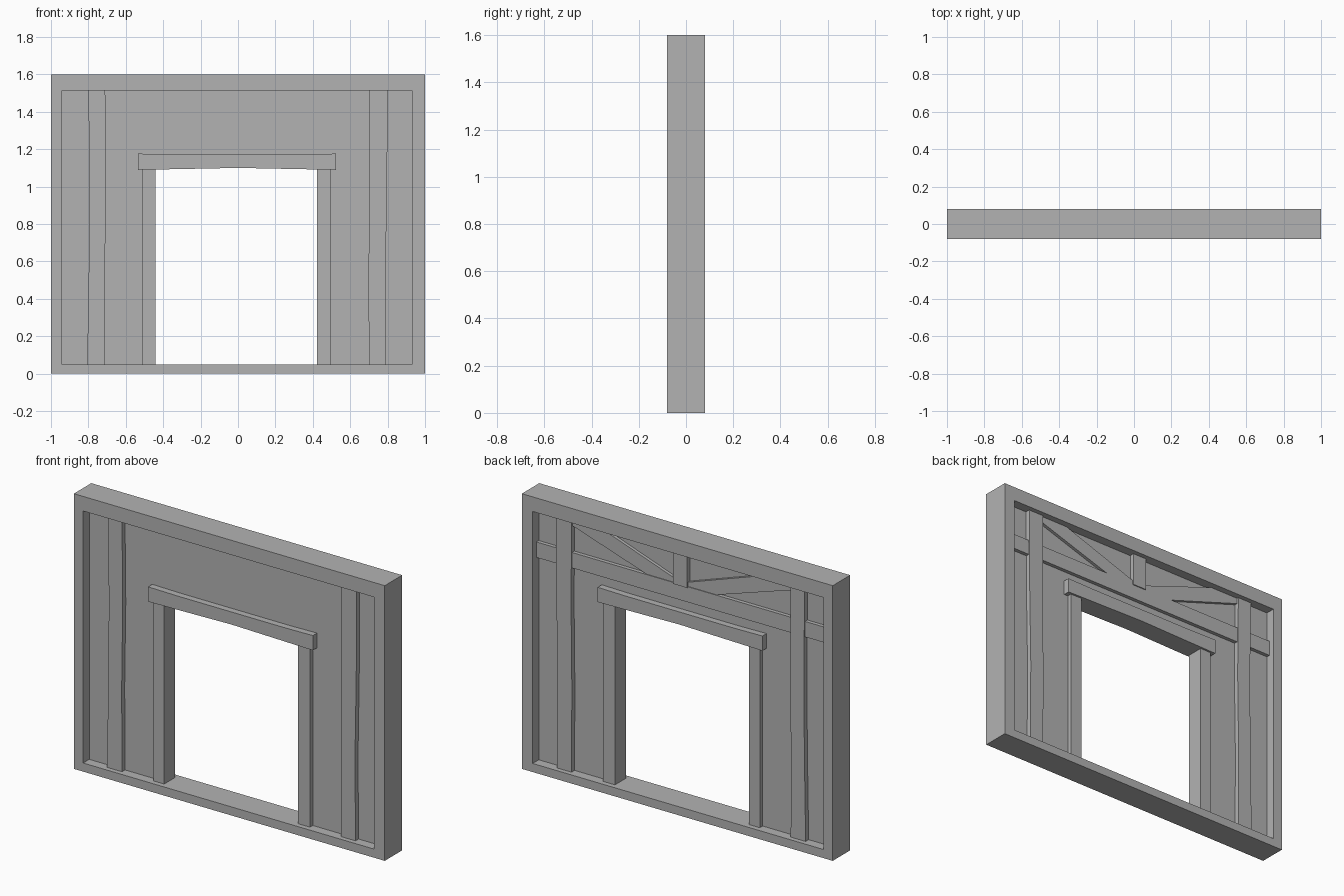
import bpy, bmesh

cube = bpy.data.objects.get("Cube")
if cube:
    bpy.data.objects.remove(cube, do_unlink=True)

GREY = (0.45, 0.45, 0.45, 1.0)
mat = bpy.data.materials.new("plain grey")
mat.use_nodes = True
mat.diffuse_color = GREY
mat.node_tree.nodes["Principled BSDF"].inputs["Base Color"].default_value = GREY


def slab(name, outline, y0, y1, faces=None):
    """Extrude an x-z outline from y0 to y1."""
    bm = bmesh.new()
    verts = [bm.verts.new((x, y0, z)) for x, z in outline]
    for f in faces or [range(len(verts))]:
        bm.faces.new([verts[i] for i in f])
    grown = bmesh.ops.extrude_face_region(bm, geom=bm.faces[:], use_keep_orig=True)
    moved = [g for g in grown["geom"] if isinstance(g, bmesh.types.BMVert)]
    bmesh.ops.translate(bm, verts=moved, vec=(0, y1 - y0, 0))
    bmesh.ops.recalc_face_normals(bm, faces=bm.faces[:])
    mesh = bpy.data.meshes.new(name)
    bm.to_mesh(mesh)
    bm.free()
    mesh.materials.append(mat)
    obj = bpy.data.objects.new(name, mesh)
    bpy.context.collection.objects.link(obj)
    return obj


def rect(x0, x1, z0, z1):
    return [(x0, z0), (x1, z0), (x1, z1), (x0, z1)]


def wavy(edge_left, edge_right, z0, z1):
    """Upright timber outline whose long edges wander a little."""
    step = (z1 - z0) / (len(edge_left) - 1)
    left = [(x, z0 + i * step) for i, x in enumerate(edge_left)]
    right = [(x, z0 + i * step) for i, x in enumerate(edge_right)]
    return left + right[::-1]


FLOOR, CEIL = 0.05, 1.515

# Outer frame: a ring of four mitred faces
slab("outer_frame", rect(-1, 1, 0, 1.6) + rect(-0.94, 0.93, FLOOR, CEIL), -0.08, 0.08,
     [(i, (i + 1) % 4, (i + 1) % 4 + 4, i + 4) for i in range(4)])

# Wall panel with the doorway cut out
slab("wall_panel", [(-0.96, 0.03), (-0.47, 0.03), (-0.47, 1.13), (0.46, 1.13),
                    (0.46, 0.03), (0.96, 0.03), (0.96, 1.54), (-0.96, 1.54)],
     -0.024, 0.024)

# Tall posts, visible on both faces
slab("right_post", wavy([-0.806, -0.798, -0.794, -0.8], [-0.71, -0.712, -0.705, -0.71],
                        FLOOR, CEIL), -0.052, 0.052)
slab("left_post", wavy([0.7, 0.698, 0.703, 0.7], [0.792, 0.789, 0.797, 0.8],
                       FLOOR, CEIL), -0.052, 0.052)

# Door jambs and the slightly bowed lintel
slab("right_jamb", rect(-0.51, -0.44, FLOOR, 1.11), -0.05, 0.05)
slab("left_jamb", rect(0.422, 0.498, FLOOR, 1.11), -0.05, 0.05)
slab("lintel", [(-0.535, 1.09), (-0.35, 1.093), (0, 1.1), (0.35, 1.093), (0.525, 1.09),
                (0.525, 1.176), (0.35, 1.173), (-0.35, 1.173), (-0.535, 1.176)],
     -0.062, 0.062)

# Back timbers: rail, king post and two diagonal braces
slab("back_rail", rect(-0.945, 0.935, 1.235, 1.325), 0.01, 0.046)
slab("king_post", rect(-0.043, 0.047, 1.32, CEIL), 0.01, 0.052)
for name, s in (("right_brace", -1), ("left_brace", 1)):
    slab(name, [(s * x, z) for x, z in ((0.03, 1.32), (0.21, 1.32), (0.72, 1.485),
                                        (0.72, CEIL), (0.52, CEIL), (0.03, 1.345))],
         0.01, 0.042)
